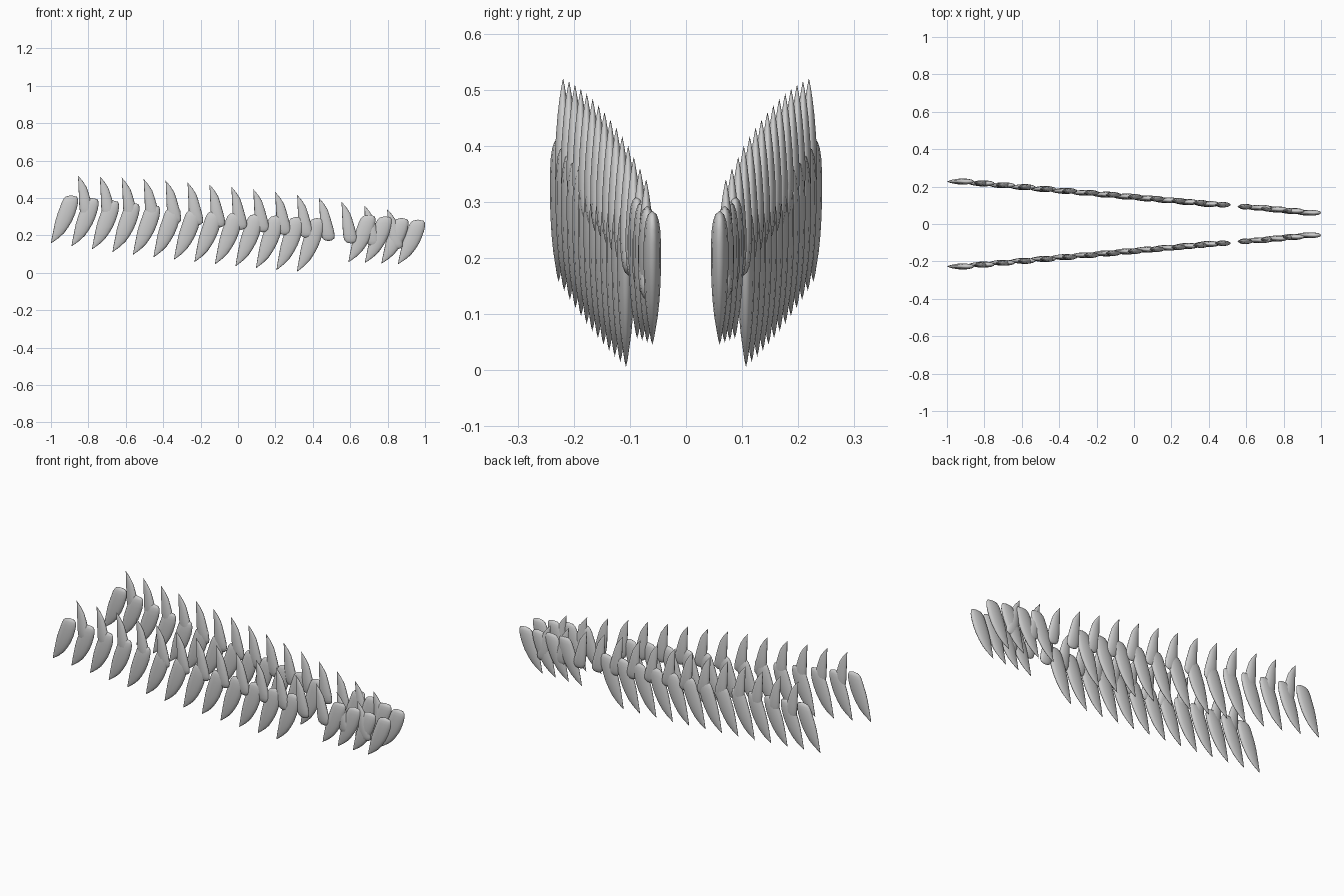
import bpy, bmesh, math

if "Cube" in bpy.data.objects:
    bpy.data.objects.remove(bpy.data.objects["Cube"])

SIDES = 14

# tooth profiles: (height from tip, left edge x, right edge x, half thickness)
LOWER = [(0, 0, 0, 0), (.012, .002, .018, .003), (.03, .005, .043, .006),
         (.055, .010, .070, .010), (.085, .016, .092, .013), (.118, .023, .112, .015),
         (.155, .034, .128, .016), (.193, .048, .140, .016), (.22, .058, .145, .0145),
         (.238, .067, .144, .012), (.25, .079, .138, .008), (.257, .107, .107, 0)]
UPPER = [(0, 0, 0, 0), (-.014, .001, .012, .003), (-.032, .002, .027, .006),
         (-.064, .003, .047, .010), (-.1, .005, .059, .013), (-.135, .006, .069, .015),
         (-.171, .008, .079, .015), (-.2, .012, .084, .013), (-.216, .018, .082, .010),
         (-.226, .03, .07, .006), (-.231, .052, .052, 0)]


def add_tooth(bm, profile, tip, scale):
    """Loft flat elliptical rings between the two poles of a tooth."""
    tx, ty, tz = tip
    rings = []
    for h, xl, xr, t in profile:
        z = tz + h * scale
        cx, rx = tx + (xl + xr) / 2, (xr - xl) / 2
        if rx == 0:
            rings.append([bm.verts.new((cx, ty, z))])
        else:
            rings.append([bm.verts.new((cx + rx * math.cos(a), ty + t * math.sin(a), z))
                          for a in (2 * math.pi * i / SIDES for i in range(SIDES))])
    for a, b in zip(rings, rings[1:]):
        for i in range(SIDES):
            j = (i + 1) % SIDES
            if len(a) == 1:
                bm.faces.new((a[0], b[j], b[i]))
            elif len(b) == 1:
                bm.faces.new((a[i], a[j], b[0]))
            else:
                bm.faces.new((a[i], a[j], b[j], b[i]))


def tooth_row(name, profile, count, first, last, bow=0, s0=1, s1=1):
    """Evenly spaced teeth from first tip to last tip, mirrored across y."""
    bm = bmesh.new()
    for k in range(count):
        f = k / (count - 1)
        tip = [a + (b - a) * f for a, b in zip(first, last)]
        tip[2] += bow * 4 * f * (1 - f)
        add_tooth(bm, profile, tip, s0 + (s1 - s0) * f)
    bmesh.ops.recalc_face_normals(bm, faces=bm.faces)
    for face in bm.faces:
        face.smooth = True
    me = bpy.data.meshes.new(name)
    bm.to_mesh(me)
    bm.free()
    ob = bpy.data.objects.new(name, me)
    bpy.context.collection.objects.link(ob)
    m = ob.modifiers.new("mirror", 'MIRROR')
    m.use_axis = (False, True, False)


# long rear rows
tooth_row("rear_lower_teeth", LOWER, 13, (-1, .227, .157), (.315, .107, .005), -.012, 1.0, 1.12)
tooth_row("rear_upper_teeth", UPPER, 12, (-.856, .219, .52), (.433, .103, .40), .018)
# short front rows
tooth_row("front_lower_teeth", LOWER, 4, (.59, .087, .056), (.855, .060, .045), 0, .99, .93)
tooth_row("front_upper_teeth", UPPER, 3, (.553, .093, .38), (.797, .071, .34), 0, .97, .93)
